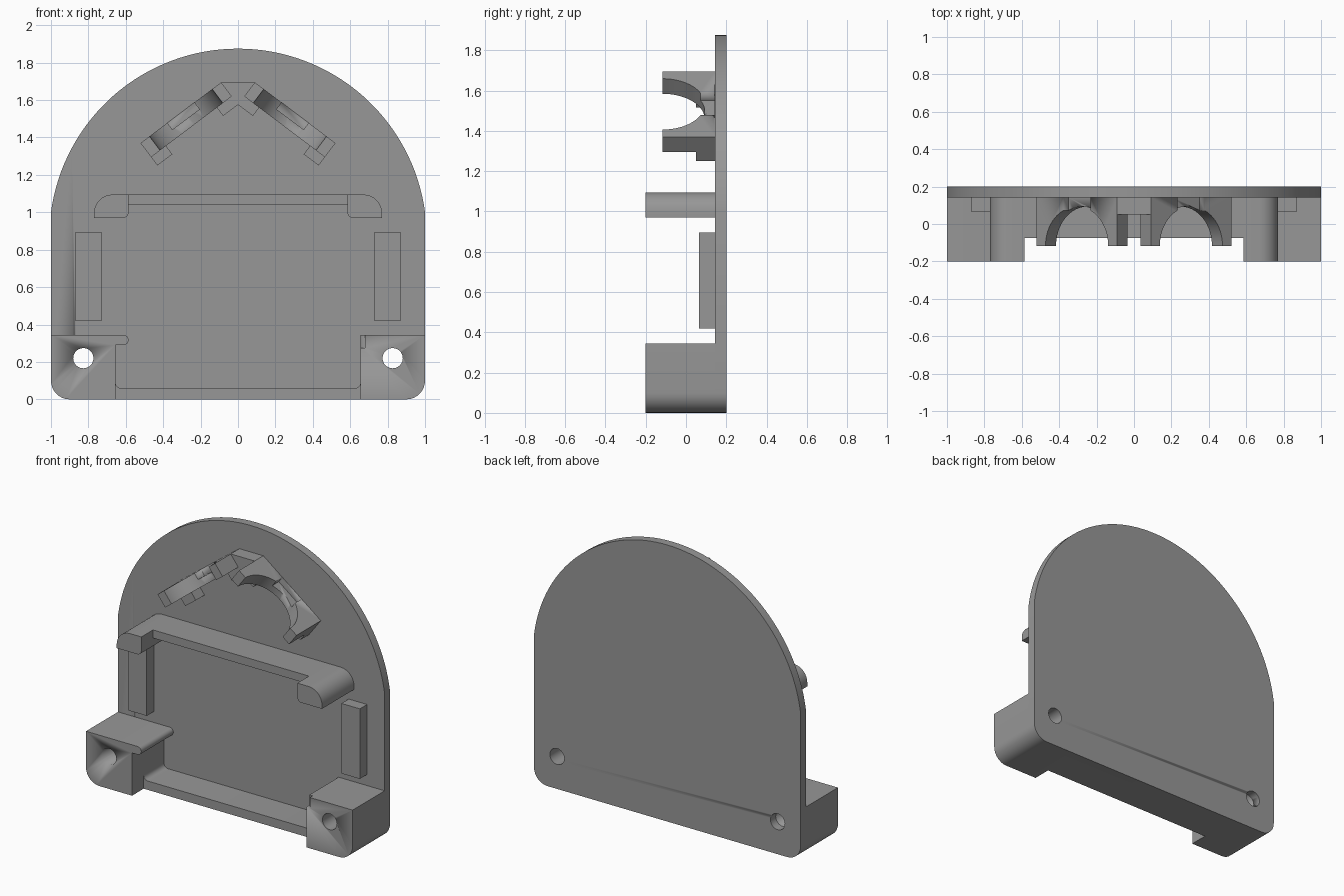
import bpy, bmesh, math
from math import sin, cos, pi, radians
from mathutils import Vector

if "Cube" in bpy.data.objects:
    bpy.data.objects.remove(bpy.data.objects["Cube"])

grey = bpy.data.materials.new("plain grey")
grey.diffuse_color = (0.31, 0.31, 0.31, 1)
grey.use_nodes = True
grey.node_tree.nodes["Principled BSDF"].inputs["Base Color"].default_value = grey.diffuse_color

BACK, PLATE, FRONT = 0.20, 0.143, -0.20   # key depths along y


def arc(cx, cz, r, a0, a1, n=8):
    """Points on an arc, angles in degrees."""
    return [(cx + r * cos(radians(a0 + (a1 - a0) * i / n)),
             cz + r * sin(radians(a0 + (a1 - a0) * i / n))) for i in range(n + 1)]


def flip(pts):
    return [(-x, z) for x, z in pts]


def prism(name, pts, d0, d1, place=lambda a, b, d: (a, d, b)):
    """Extrude a closed outline from depth d0 to d1."""
    bm = bmesh.new()
    lo = [bm.verts.new(place(a, b, d0)) for a, b in pts]
    hi = [bm.verts.new(place(a, b, d1)) for a, b in pts]
    bm.faces.new(lo)
    bm.faces.new(hi[::-1])
    n = len(pts)
    for i in range(n):
        bm.faces.new((lo[i], hi[i], hi[(i + 1) % n], lo[(i + 1) % n]))
    bmesh.ops.recalc_face_normals(bm, faces=bm.faces)
    me = bpy.data.meshes.new(name)
    bm.to_mesh(me)
    bm.free()
    me.materials.append(grey)
    ob = bpy.data.objects.new(name, me)
    bpy.context.collection.objects.link(ob)
    bpy.context.view_layer.objects.active = ob
    bpy.ops.object.select_all(action='DESELECT')
    ob.select_set(True)
    bpy.ops.object.shade_smooth_by_angle(angle=radians(30))
    return ob


def rect(x0, x1, z0, z1):
    return [(x0, z0), (x1, z0), (x1, z1), (x0, z1)]


def cut(ob, cutter):
    m = ob.modifiers.new("cut", 'BOOLEAN')
    m.operation, m.solver, m.object = 'DIFFERENCE', 'EXACT', cutter
    cutter.hide_render = True
    cutter.hide_set(True)


# Back plate: rounded lower corners, straight sides, domed top
R, CZ = 1.009, 0.866
a = math.degrees(math.asin((1.0 - CZ) / R))
plate = prism("back_plate", arc(-0.9, 0.1, 0.1, 180, 270) + arc(0.9, 0.1, 0.1, 270, 360)
              + arc(0, CZ, R, a, 180 - a, 64), PLATE, BACK)

# Corner blocks; the left one carries a rounded retaining lip
right_block = prism("right_corner_block", [(0.655, 0)] + arc(0.9, 0.1, 0.1, 270, 360)
                    + [(1, 0.345), (0.655, 0.345)], FRONT, PLATE)
left_block = prism("left_corner_block", [(-0.655, 0), (-0.655, 0.29)]
                   + arc(-0.6125, 0.3175, 0.0275, -90, 90)
                   + [(-1, 0.345)] + arc(-0.9, 0.1, 0.1, 180, 270), FRONT, PLATE)
cut(right_block, prism("latch_notch_cutter", rect(0.60, 0.68, 0.275, 0.40), -0.25, -0.17))

# Screw holes through blocks and plate
for side, block in ((-1, left_block), (1, right_block)):
    bore = prism("screw_hole_cutter", arc(side * 0.827, 0.22, 0.054, 0, 348.75, 31), -0.3, 0.3)
    cut(block, bore)
    cut(plate, bore)

# Bottom rail with filleted ends
prism("bottom_rail", [(-0.655, 0), (0.655, 0)] + arc(0.625, 0.09, 0.03, 0, -90, 6)
      + arc(-0.625, 0.09, 0.03, 270, 180, 6), -0.075, PLATE)

# Top rail and its two longer hooked ends
prism("top_rail", rect(-0.585, 0.585, 1.04, 1.095), -0.075, PLATE)
hook = [(0.77, 0.97)] + arc(0.67, 0.995, 0.1, 0, 90) + [(0.585, 1.095)] \
    + arc(0.615, 1.0, 0.03, 180, 270, 6)
for label, pts in (("right", hook), ("left", flip(hook))):
    prism(label + "_top_hook", pts, FRONT, PLATE)

# Side pads
for s in (-1, 1):
    prism("side_pad", rect(s * 0.73, s * 0.868, 0.42, 0.895), 0.065, PLATE)

# Slanted half-round cradles, mirrored; u runs down the slope, v across it
T = radians(37)
LEN, WID, CUP = 0.54, 0.094, 0.21
for s in (-1, 1):
    def uv(u, v, s=s):
        return (s * (0.09 + u * cos(T) - v * sin(T)), 1.695 - u * sin(T) - v * cos(T))

    def slope(u, y, v):
        x, z = uv(u, v)
        return (x, y, z)

    cup = [(0, PLATE), (0, -0.117)] + arc(LEN / 2, -0.117, CUP, 180, 0, 32) \
        + [(LEN, -0.117), (LEN, PLATE)]
    cradle = prism("cradle", cup, 0, WID, slope)
    cut(cradle, prism("cradle_notch_cutter", rect(0.18, 0.36, -0.2, PLATE - 0.001),
                      -0.05, 0.045, slope))
    # Low feet at both ends of the cradle
    for u0, u1 in ((0, 0.10), (LEN - 0.10, LEN)):
        prism("cradle_foot", rect(u0, u1, 0.05, PLATE), WID, 0.15, slope)

# Wedge joining the two cradles at the peak
prism("peak_wedge", [(-0.09, 1.695), (0, 1.575), (0.09, 1.695)], 0.05, PLATE)
